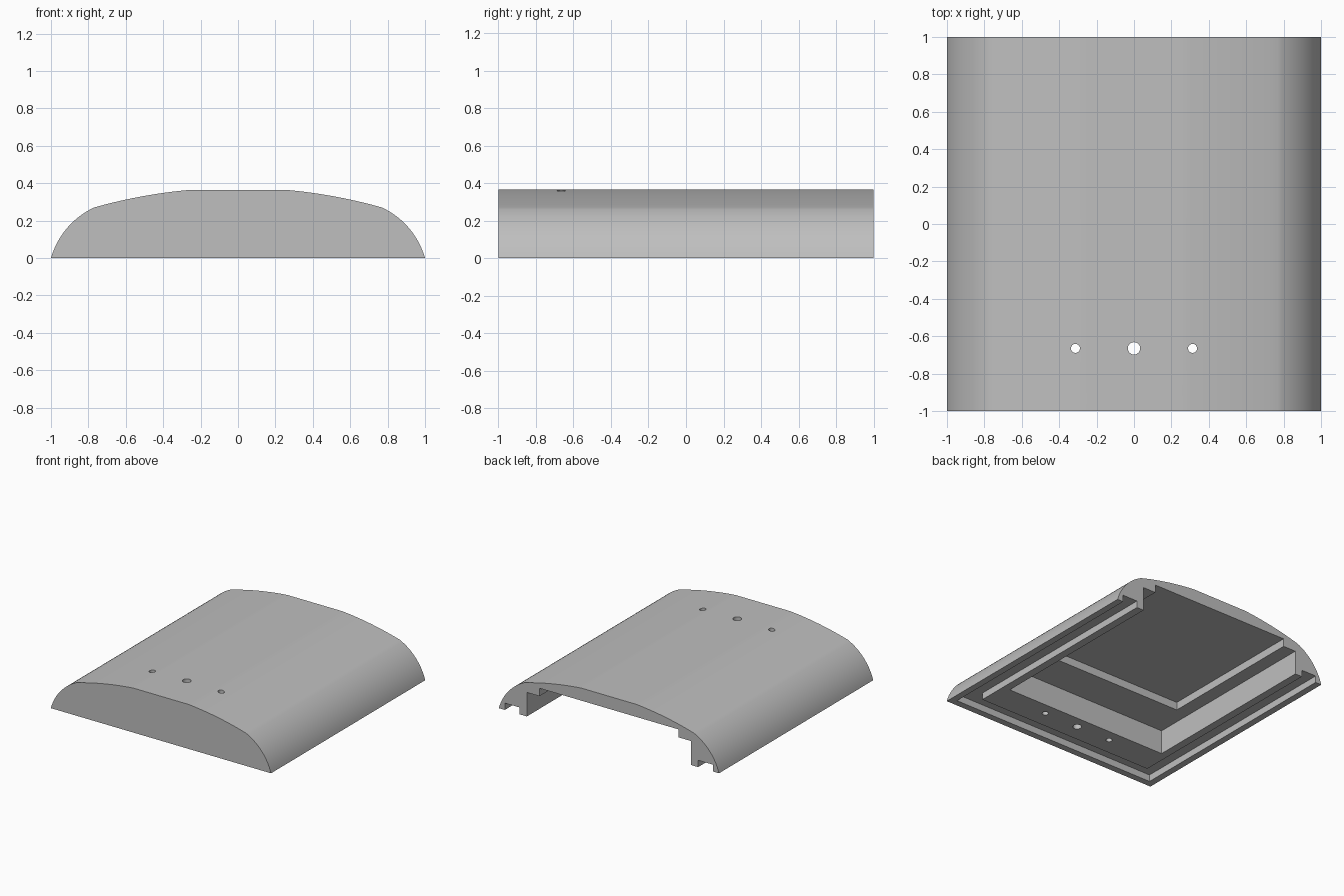
import bpy, bmesh, math
from mathutils import Vector

old = bpy.data.objects.get("Cube")
if old:
    bpy.data.objects.remove(old)

grey = bpy.data.materials.new("plain_grey")
grey.use_nodes = True
colour = (0.52, 0.52, 0.52, 1)
grey.diffuse_color = colour
grey.node_tree.nodes["Principled BSDF"].inputs["Base Color"].default_value = colour


def finish(name, bm):
    bmesh.ops.recalc_face_normals(bm, faces=bm.faces)
    mesh = bpy.data.meshes.new(name)
    bm.to_mesh(mesh)
    bm.free()
    mesh.materials.append(grey)
    ob = bpy.data.objects.new(name, mesh)
    bpy.context.collection.objects.link(ob)
    return ob


def prism(name, points, sweep):
    """Extrude a flat outline along a vector."""
    bm = bmesh.new()
    face = bm.faces.new([bm.verts.new(p) for p in points])
    new = bmesh.ops.extrude_face_region(bm, geom=[face])["geom"]
    bmesh.ops.translate(bm, vec=sweep, verts=[v for v in new if isinstance(v, bmesh.types.BMVert)])
    return finish(name, bm)


def box(name, lo, hi, radius=0):
    """Box, optionally with rounded front uprights and top edges."""
    bm = bmesh.new()
    bmesh.ops.create_cube(bm, size=1)
    for v in bm.verts:
        v.co = [h if c > 0 else l for c, l, h in zip(v.co, lo, hi)]
    if radius:
        edges = [e for e in bm.edges
                 if all(v.co.z == hi[2] for v in e.verts) or all(v.co.y == lo[1] for v in e.verts)]
        edges = [e for e in edges if any(v.co.z > lo[2] + 0.01 for v in e.verts)
                 and not all(v.co.y == hi[1] for v in e.verts)]
        bmesh.ops.bevel(bm, geom=edges, offset=radius, segments=6, profile=0.5, affect='EDGES')
    return finish(name, bm)


def arc(p, q, sag, n):
    """Points on an arc from p to q that bulges to the left by sag."""
    p, q = Vector(p), Vector(q)
    d = q - p
    side = Vector((-d.y, d.x)).normalized()
    r = (d.length ** 2 / 4 + sag ** 2) / (2 * sag)
    half = math.asin(d.length / 2 / r)
    centre = (p + q) / 2 + side * (sag - r)
    out = []
    for i in range(n + 1):
        a = half * (2 * i / n - 1)
        out.append(centre + r * (side * math.cos(a) + d.normalized() * math.sin(a)))
    return out


# Domed cover: half outline from the flat top to the foot, mirrored
top, knee, foot = (0.25, 0.365), (0.77, 0.27), (1, 0)
half = arc(top, knee, 0.0127, 10) + arc(knee, foot, 0.0385, 16)[1:]
outline = [(p.x, -1, p.y) for p in half] + [(-p.x, -1, p.y) for p in reversed(half)]
cover = prism("cover", outline, (0, 2, 0))

# Groove around three sides of the underside
rim, inner, past = 0.945, 0.81, 1.2
u_shape = [(-rim, past), (-rim, -rim), (rim, -rim), (rim, past),
           (inner, past), (inner, -inner), (-inner, -inner), (-inner, past)]
cutters = [prism("groove_cutter", [(x, y, -0.1) for x, y in u_shape], (0, 0, 0.156))]

# Rounded cavity and the deeper recess in its ceiling, both open at the back
cutters.append(box("cavity_cutter", (-0.745, -0.565, -0.1), (0.745, past, 0.197), 0.045))
cutters.append(box("recess_cutter", (-0.63, -0.25, 0.1), (0.63, past, 0.262)))

# Row of through holes near the front
for x, r in ((-0.313, 0.024), (0, 0.033), (0.313, 0.024)):
    ring = [(x + r * math.cos(math.tau * i / 32), -0.665 + r * math.sin(math.tau * i / 32), -0.1)
            for i in range(32)]
    cutters.append(prism("hole_cutter", ring, (0, 0, 0.6)))

bpy.ops.object.select_all(action='DESELECT')
bpy.context.view_layer.objects.active = cover
cover.select_set(True)
for c in cutters:
    c.hide_render = True
    mod = cover.modifiers.new("cut", 'BOOLEAN')
    mod.operation = 'DIFFERENCE'
    mod.solver = 'EXACT'
    mod.object = c
    bpy.ops.object.modifier_apply(modifier=mod.name)
    bpy.data.objects.remove(c)

# Smooth curved skin with crisp edges
bpy.ops.object.shade_smooth_by_angle(angle=math.radians(30))
weighted = cover.modifiers.new("weighted_normals", 'WEIGHTED_NORMAL')
weighted.keep_sharp = True
